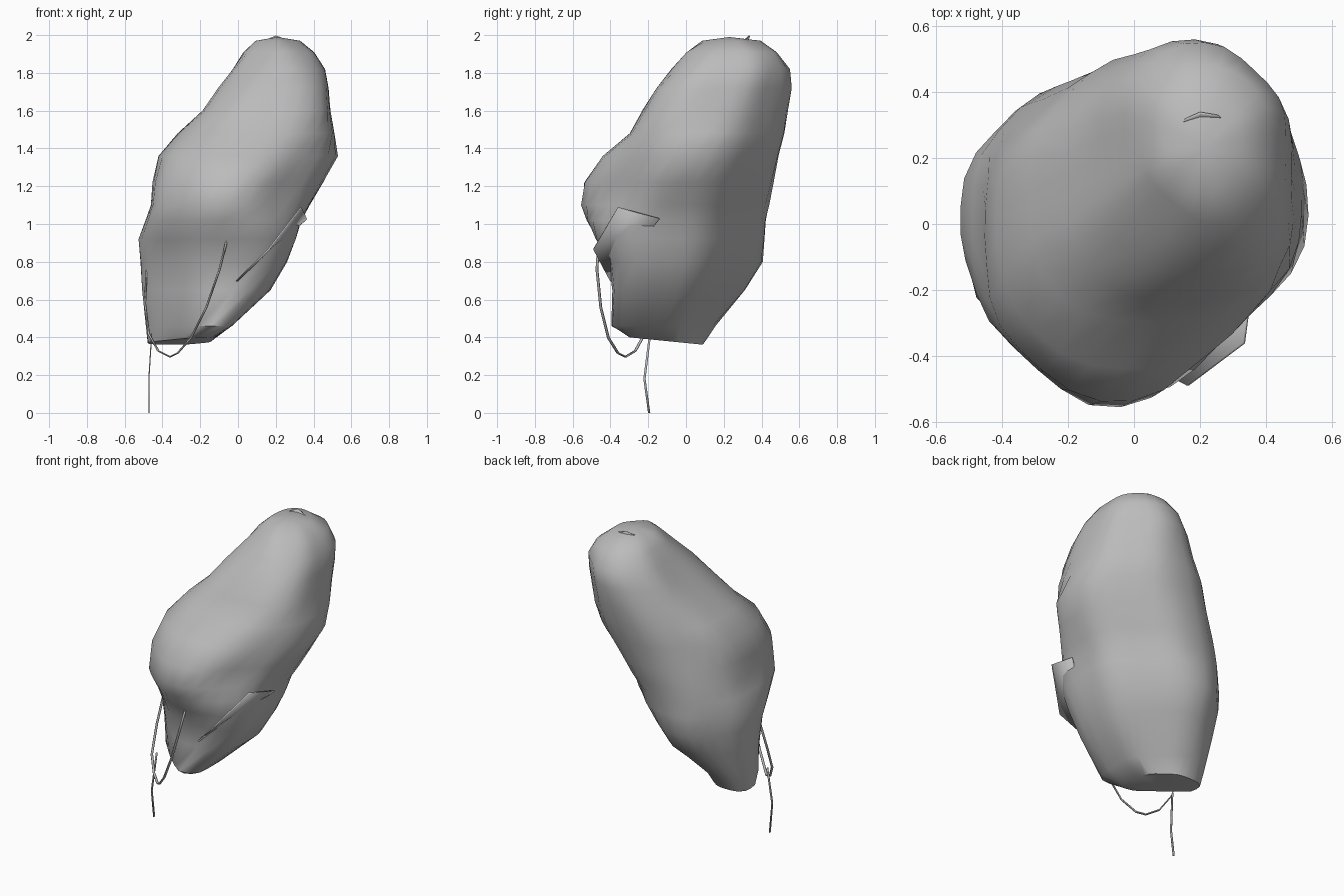
import bpy, bmesh, math
from mathutils import Vector, noise

old = bpy.data.objects.get("Cube")
if old:
    bpy.data.objects.remove(old)

cloth = bpy.data.materials.new("grey cloth")
cloth.use_nodes = True
grey = (0.5, 0.5, 0.5, 1)
cloth.diffuse_color = grey
cloth.node_tree.nodes["Principled BSDF"].inputs["Base Color"].default_value = grey


def finish(name, bm, angle=40):
    mesh = bpy.data.meshes.new(name)
    bm.to_mesh(mesh)
    bm.free()
    obj = bpy.data.objects.new(name, mesh)
    bpy.context.collection.objects.link(obj)
    mesh.materials.append(cloth)
    bpy.ops.object.select_all(action="DESELECT")
    obj.select_set(True)
    bpy.context.view_layer.objects.active = obj
    bpy.ops.object.shade_smooth_by_angle(angle=math.radians(angle))
    return obj


# Leaning sack: height, then the low and high limits
# along x, y and the two diagonals (x+y) and (y-x)
SECTIONS = [
    (0.37, -0.48, -0.14, -0.30, 0.09, -0.37, -0.13, -0.20, 0.38),
    (0.46, -0.49, -0.03, -0.40, 0.16, -0.40, -0.07, -0.25, 0.40),
    (0.65, -0.51, 0.17, -0.39, 0.31, -0.41, 0.14, -0.35, 0.45),
    (0.80, -0.52, 0.26, -0.41, 0.41, -0.43, 0.22, -0.42, 0.49),
    (0.92, -0.53, 0.31, -0.48, 0.42, -0.47, 0.28, -0.44, 0.50),
    (1.02, -0.49, 0.34, -0.53, 0.43, -0.52, 0.31, -0.45, 0.50),
    (1.10, -0.46, 0.38, -0.57, 0.45, -0.52, 0.36, -0.45, 0.49),
    (1.22, -0.45, 0.45, -0.55, 0.47, -0.51, 0.42, -0.45, 0.47),
    (1.36, -0.42, 0.53, -0.44, 0.49, -0.44, 0.50, -0.45, 0.44),
    (1.48, -0.32, 0.51, -0.29, 0.52, -0.32, 0.54, -0.44, 0.42),
    (1.60, -0.19, 0.49, -0.23, 0.54, -0.20, 0.56, -0.41, 0.38),
    (1.72, -0.11, 0.48, -0.16, 0.56, -0.08, 0.58, -0.36, 0.35),
    (1.82, -0.03, 0.46, -0.08, 0.55, 0.03, 0.59, -0.28, 0.31),
    (1.91, 0.03, 0.40, 0.00, 0.48, 0.13, 0.55, -0.20, 0.25),
    (1.97, 0.10, 0.33, 0.07, 0.40, 0.20, 0.44, -0.10, 0.17),
]
AXES = [Vector((math.cos(a), math.sin(a), 0))
        for a in (0, math.pi / 2, math.pi / 4, 3 * math.pi / 4)]
SIDES = 32
SHARPNESS = 12


def rounded_radius(out, centre, limits):
    """Distance from the centre to a softened eight-sided outline."""
    total = 0
    for axis, low, high in zip(AXES, limits[::2], limits[1::2]):
        along = out.dot(axis)
        reach = high - centre.dot(axis) if along > 0 else centre.dot(axis) - low
        total += (abs(along) / reach) ** SHARPNESS
    return total ** (-1 / SHARPNESS)


bm = bmesh.new()
rings = []
for i, (z, *limits) in enumerate(SECTIONS):
    x0, x1, y0, y1 = limits[:4]
    centre = Vector((x0 + x1, y0 + y1, 0)) / 2
    ring = []
    for k in range(SIDES):
        t = math.tau * k / SIDES
        out = Vector((math.cos(t), math.sin(t), 0))
        p = centre + out * rounded_radius(out, centre, limits)
        p.z = z
        if i == 0:
            # slanted base
            p.z -= 0.1 * p.y
        else:
            # creased folds
            p += out * 0.01 * noise.noise(Vector((p.x * 5, p.y * 5, z * 2)))
            # tucked fold at the front right of the overhang
            fold = max(0, math.cos(t - 5.3)) ** 8
            p -= out * 0.04 * fold * math.exp(-((z - 1.15) / 0.09) ** 2)
        ring.append(bm.verts.new(p))
    rings.append(ring)
for a, b in zip(rings, rings[1:]):
    for k in range(SIDES):
        n = (k + 1) % SIDES
        bm.faces.new((a[k], a[n], b[n], b[k]))
bm.faces.new(rings[0][::-1])
crown = bm.verts.new((0.21, 0.23, 1.99))
for k in range(SIDES):
    bm.faces.new((rings[-1][k], rings[-1][(k + 1) % SIDES], crown))
bmesh.ops.recalc_face_normals(bm, faces=bm.faces)
finish("sack_body", bm)


# Loose cloth folds
def flap(name, points):
    bm = bmesh.new()
    bm.faces.new([bm.verts.new(p) for p in points])
    bmesh.ops.triangulate(bm, faces=bm.faces)
    obj = finish(name, bm, 80)
    obj.modifiers.new("thickness", "SOLIDIFY").thickness = 0.008


flap("side_flap", [(-0.01, -0.40, 0.70), (0.16, -0.49, 0.87),
                   (0.33, -0.36, 1.09), (0.36, -0.14, 1.03)])
flap("top_fold", [(0.09, 0.29, 1.95), (0.20, 0.34, 1.995),
                  (0.32, 0.32, 1.95), (0.20, 0.31, 1.92)])


# Thin ribbon straps
def strap(name, points, side, width):
    bm = bmesh.new()
    half = Vector(side) * width / 2
    pairs = [(bm.verts.new(Vector(p) - half), bm.verts.new(Vector(p) + half))
             for p in points]
    for (a, b), (c, d) in zip(pairs, pairs[1:]):
        bm.faces.new((a, b, d, c))
    obj = finish(name, bm)
    obj.modifiers.new("thickness", "SOLIDIFY").thickness = 0.006


strap("strap_loop", [(-0.06, -0.46, 0.92), (-0.10, -0.47, 0.76),
                     (-0.17, -0.45, 0.56), (-0.25, -0.41, 0.40),
                     (-0.32, -0.36, 0.32), (-0.36, -0.32, 0.30),
                     (-0.42, -0.27, 0.33), (-0.47, -0.22, 0.42),
                     (-0.49, -0.14, 0.58), (-0.48, -0.08, 0.76),
                     (-0.46, -0.12, 0.95)], (0.5, 0.86, 0), 0.014)
strap("strap_tail", [(-0.46, -0.19, 0.42), (-0.475, -0.22, 0.18),
                     (-0.475, -0.195, 0)], (0, 1, 0), 0.012)
